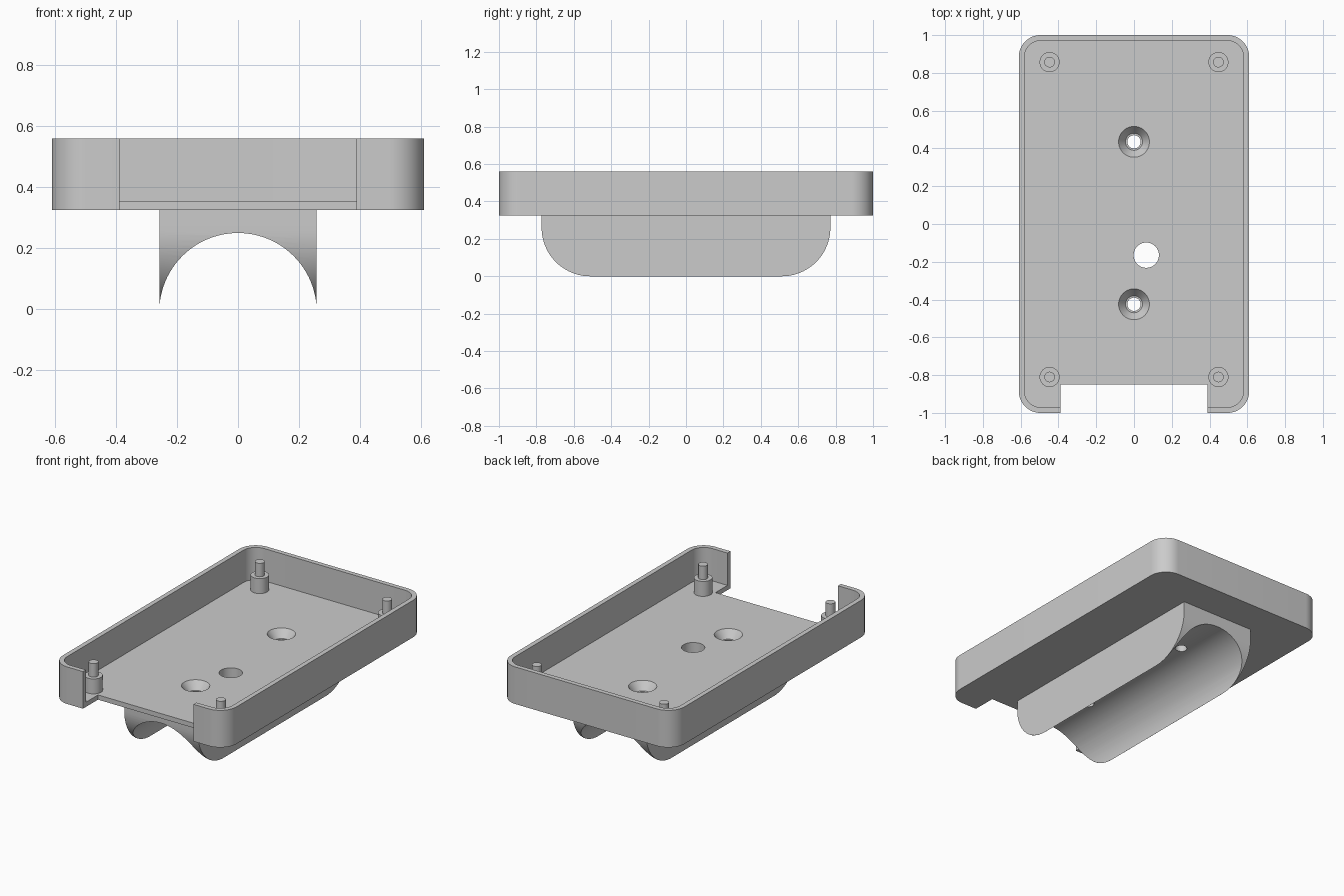
import bpy, bmesh, math
from mathutils import Matrix, Vector

if "Cube" in bpy.data.objects:
    bpy.data.objects.remove(bpy.data.objects["Cube"])

grey = bpy.data.materials.new("plain grey")
grey.diffuse_color = (0.6, 0.6, 0.6, 1)
grey.use_nodes = True
grey.node_tree.nodes["Principled BSDF"].inputs["Base Color"].default_value = grey.diffuse_color


def finish(name, bm):
    bmesh.ops.recalc_face_normals(bm, faces=bm.faces)
    me = bpy.data.meshes.new(name)
    bm.to_mesh(me)
    bm.free()
    me.materials.append(grey)
    ob = bpy.data.objects.new(name, me)
    bpy.context.collection.objects.link(ob)
    return ob


def prism(name, pts, vec):
    """Extrude a closed 3D outline along vec."""
    bm = bmesh.new()
    f = bm.faces.new([bm.verts.new(p) for p in pts])
    r = bmesh.ops.extrude_face_region(bm, geom=[f])
    bmesh.ops.translate(bm, vec=Vector(vec),
                        verts=[g for g in r["geom"] if isinstance(g, bmesh.types.BMVert)])
    return finish(name, bm)


def rounded_rect(hx, hy, r, n=16):
    pts = []
    for i, (sx, sy) in enumerate([(1, 1), (-1, 1), (-1, -1), (1, -1)]):
        for k in range(n + 1):
            a = math.pi / 2 * (i + k / n)
            pts.append((sx * (hx - r) + r * math.cos(a), sy * (hy - r) + r * math.sin(a)))
    return pts


def cone(name, x, y, z0, z1, r0, r1, seg=48):
    bm = bmesh.new()
    bmesh.ops.create_cone(bm, cap_ends=True, segments=seg, radius1=r0, radius2=r1,
                          depth=z1 - z0, matrix=Matrix.Translation((x, y, (z0 + z1) / 2)))
    return finish(name, bm)


def box(name, x0, x1, y0, y1, z0, z1):
    return prism(name, [(x0, y0, z0), (x1, y0, z0), (x1, y1, z0), (x0, y1, z0)], (0, 0, z1 - z0))


def combine(target, tool, op):
    m = target.modifiers.new(op, "BOOLEAN")
    m.operation, m.solver, m.object = op, "EXACT", tool
    bpy.context.view_layer.objects.active = target
    bpy.ops.object.modifier_apply(modifier=m.name)
    bpy.data.objects.remove(tool)


BASE, FLOOR, TOP = 0.325, 0.355, 0.56

# tray block with rounded corners
tray = prism("tray_with_saddle", [(x, y, BASE) for x, y in rounded_rect(0.61, 1.0, 0.115)],
             (0, 0, TOP - BASE))

# saddle: rounded lower ends, hollowed by a round arch
R, HY, HX = 0.26, 0.772, 0.258
side = [(HY, 0.34), (-HY, 0.34)]
for k in range(25):
    a = math.pi / 2 * k / 24
    side.append((-HY + R - R * math.cos(a), R - R * math.sin(a)))
for k in range(25):
    a = math.pi / 2 * k / 24
    side.append((HY - R + R * math.sin(a), R - R * math.cos(a)))
saddle = prism("saddle", [(-HX, y, z) for y, z in side], (2 * HX, 0, 0))
arch = prism("arch", [(HX * math.cos(math.tau * k / 96), -0.9, -0.008 + HX * math.sin(math.tau * k / 96))
                      for k in range(96)], (0, 1.8, 0))
combine(saddle, arch, "DIFFERENCE")
combine(tray, saddle, "UNION")

# tray cavity and front notch
combine(tray, prism("cavity", [(x, y, FLOOR) for x, y in rounded_rect(0.58, 0.97, 0.085)],
                    (0, 0, 0.4)), "DIFFERENCE")
combine(tray, box("notch", -0.388, 0.388, -1.2, -0.85, 0.2, 0.8), "DIFFERENCE")

# countersunk screw holes and the plain cable hole
for y in (0.435, -0.425):
    combine(tray, cone("countersink", 0, y, 0.305, 0.365, 0.045, 0.089), "DIFFERENCE")
    combine(tray, cone("screw_hole", 0, y, 0.1, 0.4, 0.035, 0.035), "DIFFERENCE")
combine(tray, cone("cable_hole", 0.065, -0.165, 0.1, 0.5, 0.067, 0.067), "DIFFERENCE")

# stand-off posts with locating pins
parts = [tray]
for sx in (-1, 1):
    for y in (0.857, -0.81):
        post = cone("standoff_post", sx * 0.447, y, FLOOR - 0.01, 0.45, 0.053, 0.053)
        combine(post, cone("pin", sx * 0.447, y, 0.42, 0.535, 0.028, 0.028, 32), "UNION")
        parts.append(post)

for ob in parts:
    bpy.ops.object.select_all(action="DESELECT")
    ob.select_set(True)
    bpy.context.view_layer.objects.active = ob
    bpy.ops.object.shade_smooth_by_angle(angle=math.radians(30))
